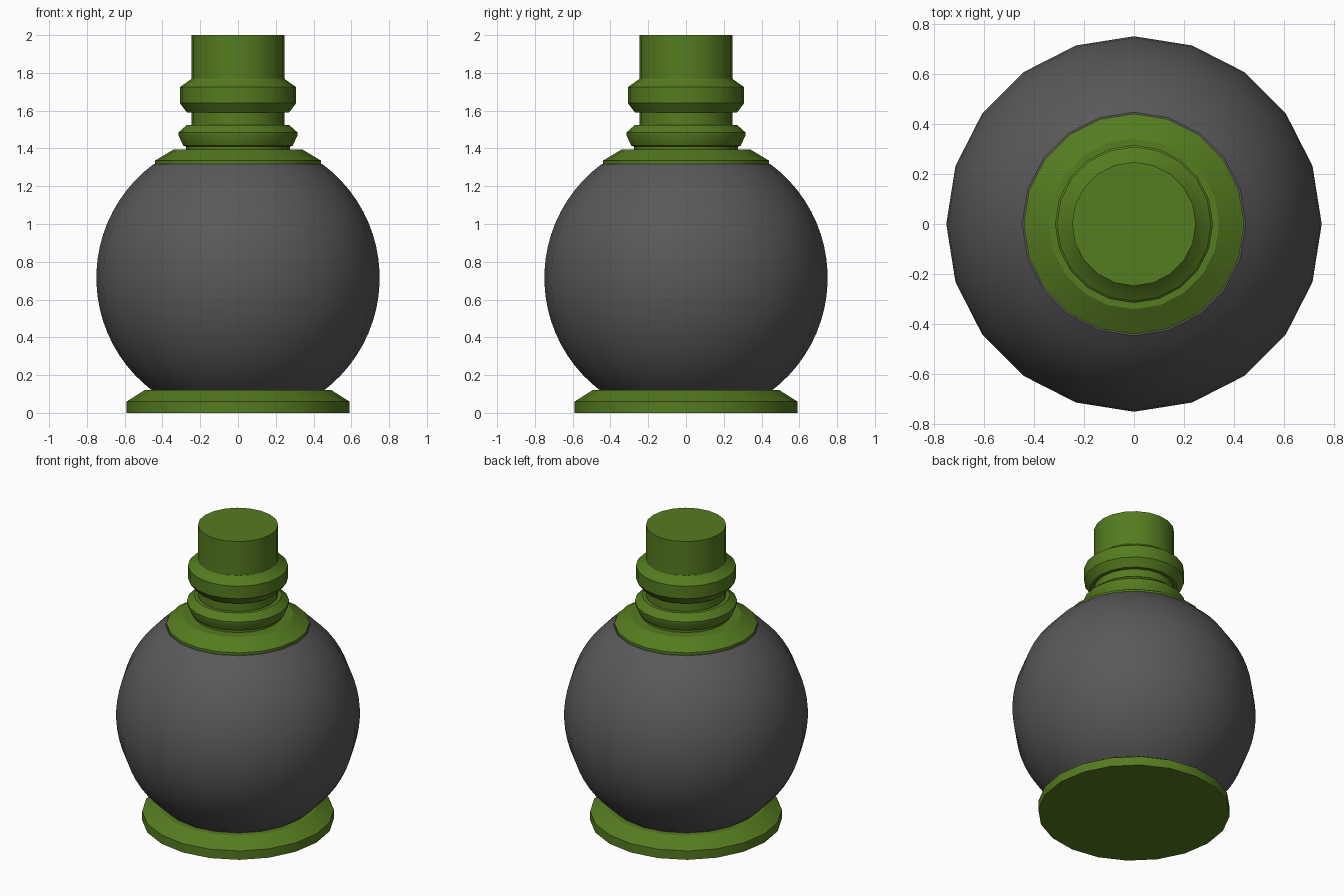
import bpy, bmesh, math

if "Cube" in bpy.data.objects:
    bpy.data.objects.remove(bpy.data.objects["Cube"])

SIDES = 20


def material(name, color):
    m = bpy.data.materials.new(name)
    m.diffuse_color = color
    m.use_nodes = True
    m.node_tree.nodes["Principled BSDF"].inputs["Base Color"].default_value = m.diffuse_color
    return m


green = material("green_metal", (0.09, 0.2, 0.014, 1))
dark = material("dark_grey", (0.1, 0.1, 0.1, 1))


def lathe(name, profile, mat, angle):
    """Revolve (radius, z) points, bottom to top, closing both ends."""
    bm = bmesh.new()
    rings = [[bm.verts.new((r * math.cos(i * math.tau / SIDES),
                            r * math.sin(i * math.tau / SIDES), z))
              for i in range(SIDES)] for r, z in profile]
    for a, b in zip(rings, rings[1:]):
        for i in range(SIDES):
            j = (i + 1) % SIDES
            bm.faces.new((a[i], a[j], b[j], b[i]))
    bm.faces.new(rings[0][::-1])
    bm.faces.new(rings[-1])
    mesh = bpy.data.meshes.new(name)
    bm.to_mesh(mesh)
    bm.free()
    mesh.materials.append(mat)
    ob = bpy.data.objects.new(name, mesh)
    bpy.context.collection.objects.link(ob)
    bpy.ops.object.select_all(action='DESELECT')
    ob.select_set(True)
    bpy.context.view_layer.objects.active = ob
    bpy.ops.object.shade_smooth_by_angle(angle=math.radians(angle))
    return ob


# Foot plate with chamfered top
lathe("base", [(0.59, 0), (0.59, 0.06), (0.495, 0.12)], green, 30)

# Round body, cut off inside the base and collar
R, CZ, STEPS = 0.75, 0.715, 22
lo, hi = math.radians(-53.5), math.radians(53.5)
body = [(R * math.cos(lo + (hi - lo) * k / (STEPS - 1)),
         CZ + R * math.sin(lo + (hi - lo) * k / (STEPS - 1)))
        for k in range(STEPS)]
lathe("body", body, dark, 30)

# Collar on the shoulder
lathe("collar", [(0.44, 1.31), (0.44, 1.335), (0.34, 1.395)], green, 30)

# Neck with two raised rings and a plug on top
lathe("neck", [(0.275, 1.38), (0.275, 1.41), (0.29, 1.415), (0.315, 1.47),
               (0.315, 1.485), (0.27, 1.525), (0.247, 1.525), (0.247, 1.59),
               (0.27, 1.59), (0.308, 1.64), (0.308, 1.725), (0.25, 1.765),
               (0.247, 1.77), (0.247, 2.0)], green, 30)
